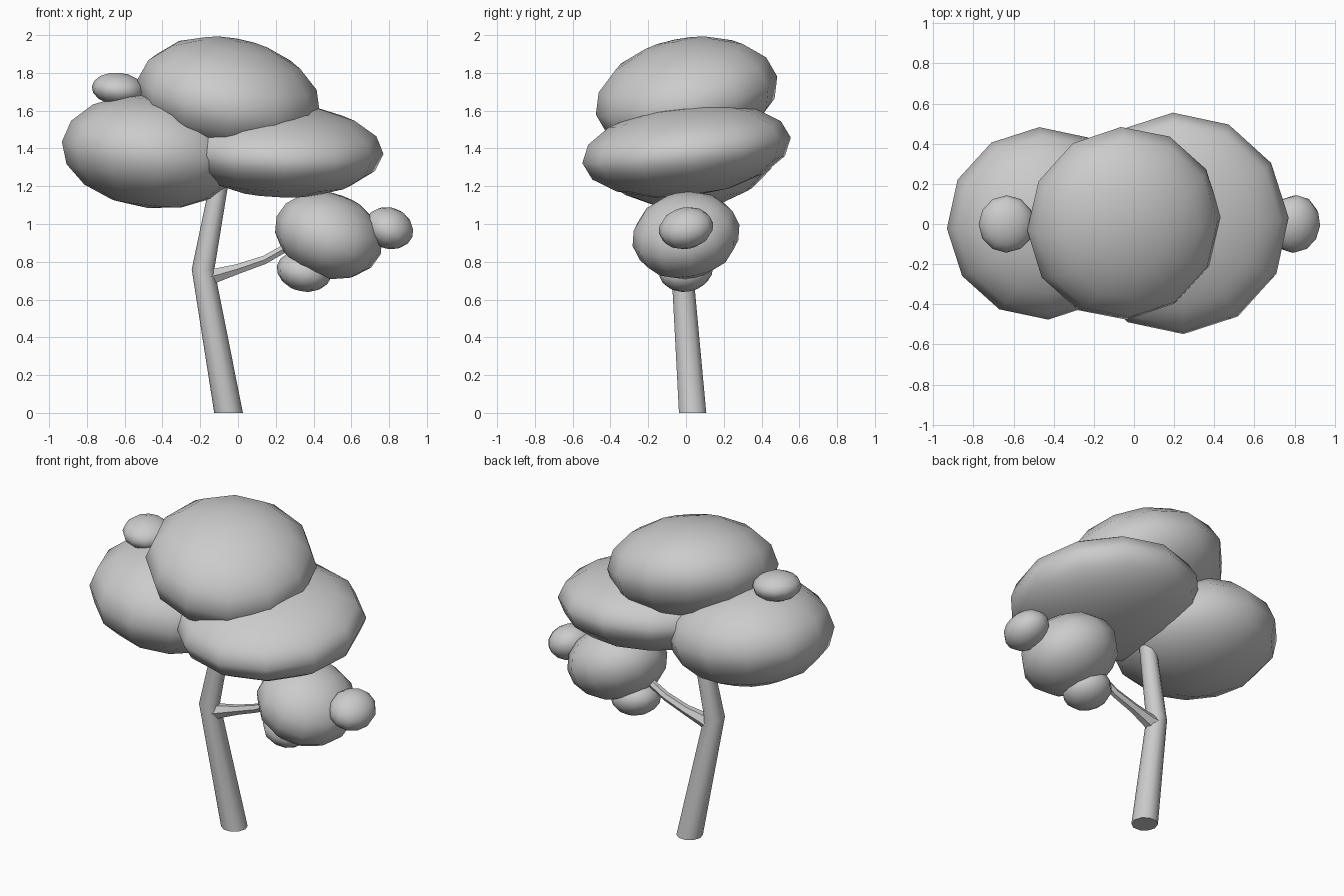
import bpy, bmesh
from math import radians, pi, cos, sin
from mathutils import Vector

if "Cube" in bpy.data.objects:
    bpy.data.objects.remove(bpy.data.objects["Cube"])


def finish(bm, name, angle):
    bmesh.ops.recalc_face_normals(bm, faces=bm.faces)
    mesh = bpy.data.meshes.new(name)
    bm.to_mesh(mesh)
    bm.free()
    obj = bpy.data.objects.new(name, mesh)
    bpy.context.collection.objects.link(obj)
    bpy.ops.object.select_all(action='DESELECT')
    bpy.context.view_layer.objects.active = obj
    obj.select_set(True)
    bpy.ops.object.shade_smooth_by_angle(angle=radians(angle))
    return obj


def foliage(name, centre, radii, tilt):
    """Low-poly leaf clump: a stretched, tilted sphere."""
    bm = bmesh.new()
    bmesh.ops.create_uvsphere(bm, u_segments=12, v_segments=8, radius=1.012)
    obj = finish(bm, name, 60)
    obj.location, obj.scale = centre, radii
    obj.rotation_euler = [radians(a) for a in tilt]


def limb(name, stations, sides, u, v):
    """Tapered limb through (centre, radius) stations, rings spanned by u and v."""
    bm = bmesh.new()
    rings = []
    for centre, r in stations:
        rings.append([bm.verts.new(Vector(centre) + r * (cos(a) * Vector(u) + sin(a) * Vector(v)))
                      for a in (2 * pi * i / sides for i in range(sides))])
    for a, b in zip(rings, rings[1:]):
        for i in range(sides):
            j = (i + 1) % sides
            bm.faces.new((a[i], a[j], b[j], b[i]))
    bm.faces.new(rings[0])
    bm.faces.new(rings[-1])
    finish(bm, name, 40)


# Bent trunk and side branch
limb("trunk", [((-0.05, 0.035, 0), 0.076), ((-0.185, -0.02, 0.76), 0.06),
               ((-0.105, 0, 1.19), 0.05), ((-0.07, 0, 1.4), 0.045)],
     10, (1, 0, 0), (0, 1, 0))
limb("branch", [((-0.17, -0.015, 0.715), 0.056), ((-0.11, -0.01, 0.73), 0.042),
                ((0.0, 0, 0.762), 0.03), ((0.14, 0, 0.81), 0.026), ((0.3, 0, 0.9), 0.024)],
     6, (0, 1, 0), (-0.3, 0, 0.95))

# Main crown
foliage("crown_top", (-0.05, 0.003, 1.68), (0.485, 0.485, 0.292), (12, 10, 4))
foliage("crown_left", (-0.45, 0.003, 1.385), (0.48, 0.475, 0.298), (3, 6, 3))
foliage("crown_right", (0.22, 0.003, 1.39), (0.545, 0.55, 0.24), (7, 2, 3))

# Lower clump on the branch and small tufts
foliage("branch_clump", (0.48, 0, 0.94), (0.29, 0.285, 0.218), (12, 20, 3))
foliage("tuft_right", (0.8, 0, 0.978), (0.13, 0.145, 0.105), (12, 22, 0))
foliage("tuft_below", (0.35, 0, 0.75), (0.145, 0.142, 0.105), (10, 12, 0))
foliage("tuft_left", (-0.635, 0, 1.715), (0.138, 0.142, 0.085), (5, 5, 0))
